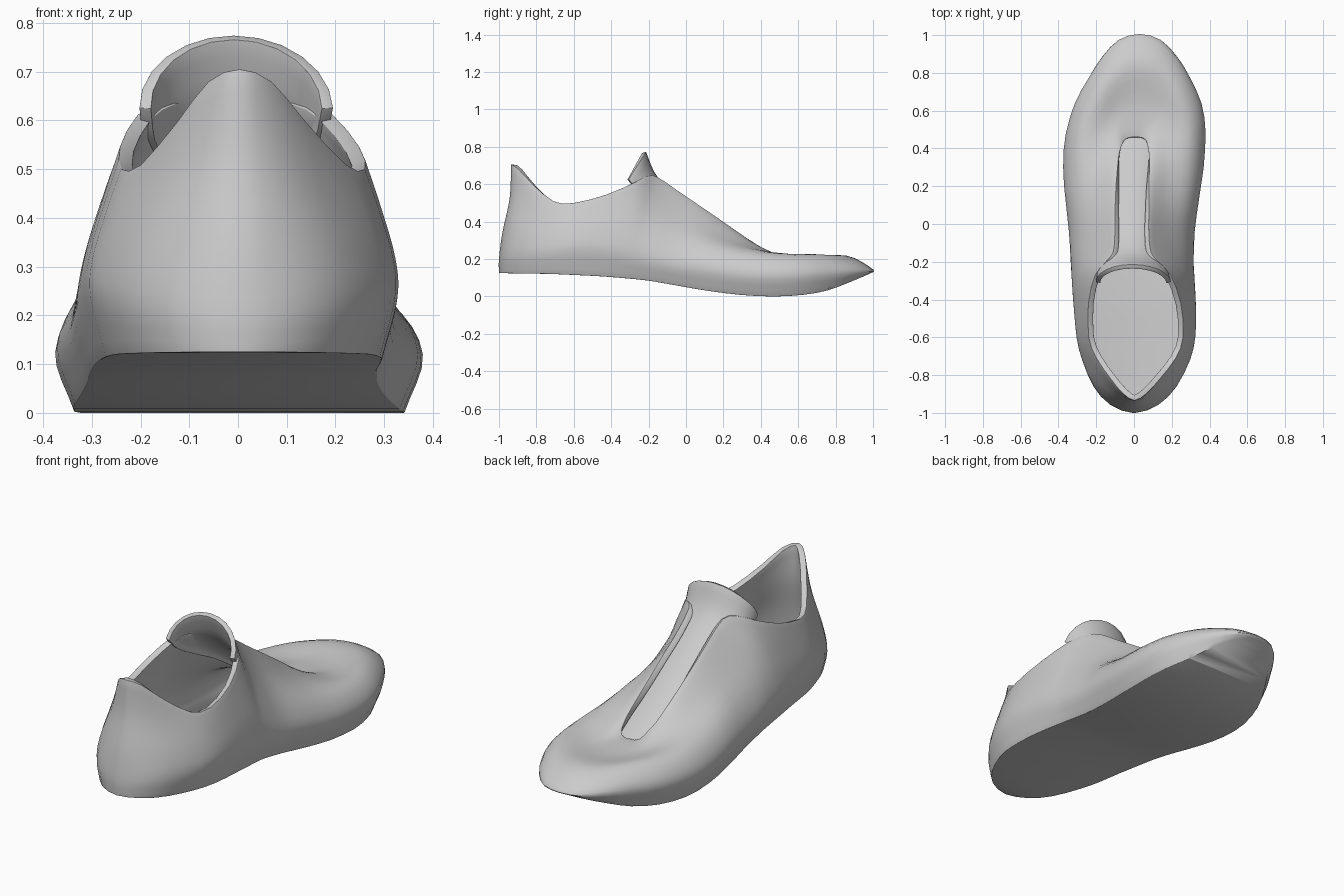
import bpy, bmesh, math
from mathutils import Vector

if "Cube" in bpy.data.objects:
    bpy.data.objects.remove(bpy.data.objects["Cube"])


def spline(pts, n, closed=False):
    """Smooth curve through the points, n steps per span."""
    m, out = len(pts), []
    if closed:
        get = lambda i: pts[i % m]
    else:
        ext = [pts[0] * 2 - pts[1]] + list(pts) + [pts[-1] * 2 - pts[-2]]
        get = lambda i: ext[i + 1]
    for i in range(m if closed else m - 1):
        a, b, c, d = (get(i + k) for k in (-1, 0, 1, 2))
        for k in range(n):
            t = k / n
            out.append(0.5 * (2 * b + (c - a) * t + (2 * a - 5 * b + 4 * c - d) * t * t
                              + (3 * b - a - 3 * c + d) * t ** 3))
    return out if closed else out + [pts[-1].copy()]


def table(rows, y):
    """Linear lookup in (y, value) rows."""
    for (y0, v0), (y1, v1) in zip(rows, rows[1:]):
        if y <= y1:
            t = max(0, (y - y0) / (y1 - y0))
            return v0 + (v1 - v0) * t
    return rows[-1][1]


SOLE_Z = [(-1, .125), (-.7, .12), (-.4, .105), (-.2, .085), (0, .05), (.2, .016),
          (.4, 0), (.5, 0), (.62, .008), (.75, .03), (.9, .085), (1, .13)]
SHIFT = [(-1, 0), (-.7, .012), (-.5, .008), (-.2, -.01), (0, -.012),
         (.2, -.008), (.4, .002), (.6, .02), (.8, .03), (1, .03)]


def make_object(name, grid, closed, thickness, offset, cap=False):
    bm = bmesh.new()
    vs = [[bm.verts.new((p.x + table(SHIFT, p.y), p.y, p.z)) for p in line] for line in grid]
    n = len(vs)
    for i in range(n if closed else n - 1):
        a, b = vs[i], vs[(i + 1) % n]
        for j in range(len(a) - 1):
            bm.faces.new((a[j], b[j], b[j + 1], a[j + 1]))
    if cap:
        for i in range(n // 2):
            loop = [vs[i][-1], vs[i + 1][-1], vs[n - i - 1][-1], vs[(n - i) % n][-1]]
            bm.faces.new(list(dict.fromkeys(loop)))
    me = bpy.data.meshes.new(name)
    bm.to_mesh(me)
    bm.free()
    ob = bpy.data.objects.new(name, me)
    bpy.context.collection.objects.link(ob)
    s = ob.modifiers.new("thickness", 'SOLIDIFY')
    s.thickness, s.offset = thickness, offset
    b = ob.modifiers.new("rounded_rim", 'BEVEL')
    b.width, b.segments, b.limit_method = .011, 3, 'ANGLE'
    b.angle_limit = math.radians(60)
    bpy.ops.object.select_all(action='DESELECT')
    ob.select_set(True)
    bpy.context.view_layer.objects.active = ob
    bpy.ops.object.convert(target='MESH')
    bpy.ops.object.shade_smooth_by_angle(angle=math.radians(50))
    return ob


# Shoe stations, toe to heel: widest point xyz, opening edge xyz, two bulges
STATIONS = [
    (0, 1.0, .145, 0, .46, .215, .015, .055),
    (.11, .97, .145, .03, .458, .215, .015, .055),
    (.20, .88, .145, .055, .445, .225, .01, .055),
    (.27, .77, .14, .07, .41, .255, .0, .055),
    (.335, .64, .13, .08, .36, .288, 0, .05),
    (.37, .48, .12, .085, .27, .35, 0, .045),
    (.372, .30, .125, .088, .17, .42, 0, .035),
    (.352, .12, .15, .09, .06, .495, .005, .03),
    (.333, -.04, .17, .09, -.05, .57, .01, .025),
    (.326, -.18, .2, .1, -.15, .638, .02, .03),
    (.325, -.24, .21, .14, -.2, .645, .02, .025),
    (.325, -.31, .22, .2, -.27, .612, .015, .02),
    (.322, -.45, .235, .245, -.42, .547, .01, .015),
    (.312, -.60, .235, .25, -.6, .5, .01, .015),
    (.285, -.72, .23, .21, -.71, .51, .01, .012),
    (.22, -.86, .225, .13, -.82, .6, 0, .01),
    (.13, -.955, .22, .065, -.895, .68, -.01, 0),
    (0, -1.0, .2, 0, -.935, .705, -.015, 0),
]


def station_points(s, side):
    wide, top = Vector(s[0:3]), Vector(s[3:6])
    chord = wide - top
    flat = Vector((chord.x, chord.y, 0))
    normal = (flat.normalized() * -chord.z + Vector((0, 0, flat.length))).normalized()
    by = wide.y * .98 if wide.y > 0 else wide.y
    pts = [top, top + chord * .35 + normal * s[6], top + chord * .72 + normal * s[7],
           wide, Vector((wide.x * .9, by, table(SOLE_Z, by)))]
    return [Vector((p.x * side, p.y, p.z)) for p in pts]


# Upper and sole shell, with keyhole opening
ring = [station_points(s, 1) for s in STATIONS]
ring += [station_points(s, -1) for s in STATIONS[-2:0:-1]]
rows = [spline([st[k] for st in ring], 2, True) for k in range(5)]
shell = [spline(list(col), 4) for col in zip(*rows)]
make_object("shoe_upper_and_sole", shell, True, .03, -1, cap=True)

# Tongue: arched sections (y, z, half width, side drop, side setback)
TONGUE = [(.47, .175, .08, .01, 0), (.36, .24, .11, .03, 0), (.2, .352, .125, .055, 0),
          (0, .495, .13, .07, 0), (-.11, .578, .14, .08, -.03),
          (-.18, .66, .175, .1, -.07), (-.225, .77, .187, .145, -.085)]
arches = []
for y, z, w, drop, back in TONGUE:
    arch = []
    for k in range(13):
        a = math.radians(-90 + 15 * k)
        c = 1 - math.cos(a)
        arch.append(Vector((w * math.sin(a), y + back * c, z - drop * c)))
    arches.append(arch)
columns = [spline(list(col), 3) for col in zip(*arches)]
make_object("tongue", columns, False, .024, 0)
